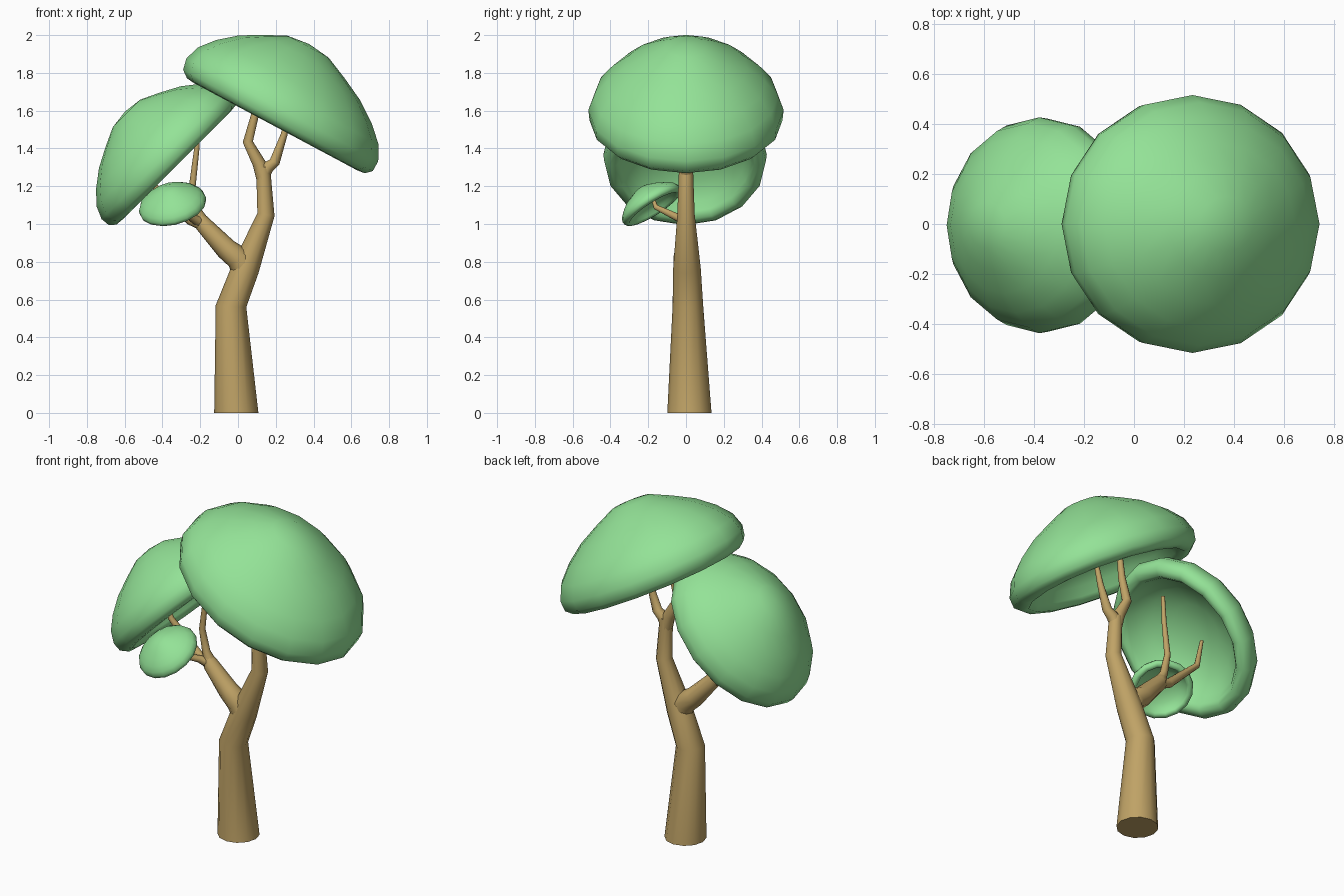
import bpy, bmesh, math
from mathutils import Vector

cube = bpy.data.objects.get("Cube")
if cube:
    bpy.data.objects.remove(cube, do_unlink=True)


def material(name, rgb):
    m = bpy.data.materials.new(name)
    m.use_nodes = True
    color = (*rgb, 1)
    m.diffuse_color = color
    bsdf = m.node_tree.nodes["Principled BSDF"]
    bsdf.inputs["Base Color"].default_value = color
    bsdf.inputs["Roughness"].default_value = 0.9
    return m


LEAF = material("leaf green", (0.295, 0.765, 0.31))
BARK = material("bark brown", (0.525, 0.365, 0.133))


def finish(name, bm, mat, angle):
    bmesh.ops.recalc_face_normals(bm, faces=bm.faces)
    mesh = bpy.data.meshes.new(name)
    bm.to_mesh(mesh)
    bm.free()
    mesh.materials.append(mat)
    obj = bpy.data.objects.new(name, mesh)
    bpy.context.collection.objects.link(obj)
    bpy.ops.object.select_all(action='DESELECT')
    obj.select_set(True)
    bpy.context.view_layer.objects.active = obj
    bpy.ops.object.shade_smooth_by_angle(angle=math.radians(angle))
    return obj


def bridge(bm, a, b):
    n = len(a)
    for i in range(n):
        bm.faces.new((a[i], a[(i + 1) % n], b[(i + 1) % n], b[i]))


def limb(name, points, sides=10):
    """Tapered tube through (x, y, z, radius) points."""
    bm = bmesh.new()
    pos = [Vector(p[:3]) for p in points]
    rings = []
    for i, p in enumerate(points):
        before = pos[max(i - 1, 0)]
        after = pos[min(i + 1, len(pos) - 1)]
        axis = (after - before).normalized()
        if p[2] == 0:
            axis = Vector((0, 0, 1))
        side = Vector((0, 1, 0)).cross(axis).normalized()
        other = axis.cross(side)
        rings.append([bm.verts.new(pos[i] + p[3] * (
            side * math.cos(math.tau * k / sides) + other * math.sin(math.tau * k / sides)))
            for k in range(sides)])
    for a, b in zip(rings, rings[1:]):
        bridge(bm, a, b)
    bm.faces.new(rings[0])
    bm.faces.new(rings[-1])
    return finish(name, bm, BARK, 55)


# Cap section: crown, outer wall, rounded lip, shallow bowl underneath
CAP = [(0, .465), (.12, .45), (.235, .395), (.355, .33), (.457, .25), (.53, .17),
       (.562, .09), (.555, .03), (.52, 0), (.475, -.005), (.445, .03),
       (.42, .085), (.32, .165), (.18, .22), (0, .24)]


def canopy(name, center, axis, size, lean, sides=16):
    """Hollow leaf cap; lean shifts the crown towards its upper side."""
    bm = bmesh.new()
    rings = []
    for r, h in CAP[1:-1]:
        rings.append([bm.verts.new((r * math.cos(math.tau * k / sides),
                                    r * math.sin(math.tau * k / sides) + lean * h, h))
                      for k in range(sides)])
    for a, b in zip(rings, rings[1:]):
        bridge(bm, a, b)
    for ring, tip in ((rings[0], CAP[0]), (rings[-1], CAP[-1])):
        v = bm.verts.new((0, lean * tip[1], tip[1]))
        for k in range(sides):
            bm.faces.new((ring[k], ring[(k + 1) % sides], v))
    obj = finish(name, bm, LEAF, 80)
    obj.location = center
    obj.rotation_euler = Vector(axis).to_track_quat('Z', 'Y').to_euler()
    obj.scale = size


# Trunk and its upper forks
limb("trunk", [(-.009, .018, 0, .117), (-.037, .01, .565, .081), (.04, .005, .765, .073),
               (.148, 0, 1.05, .046), (.133, 0, 1.30, .037)], 12)
limb("left_fork", [(.132, 0, 1.25, .034), (.155, 0, 1.30, .035), (.194, 0, 1.328, .028),
                   (.243, 0, 1.47, .018), (.275, 0, 1.6, .013)])
limb("right_fork", [(.135, 0, 1.24, .038), (.112, 0, 1.32, .035), (.052, 0, 1.435, .027),
                    (.088, 0, 1.57, .021), (.1, 0, 1.68, .017)])

# Side branch and its twigs
limb("side_branch", [(.045, .003, .70, .055), (.01, 0, .815, .07), (-.062, 0, .868, .058),
                     (-.185, 0, 1.0, .044), (-.205, 0, 1.045, .026)])
limb("upper_twig", [(-.18, 0, 1.0, .036), (-.215, 0, 1.07, .023),
                    (-.242, 0, 1.2, .018), (-.218, 0, 1.4, .014), (-.21, 0, 1.56, .011)])
limb("outer_twig", [(-.165, 0, .99, .036), (-.25, 0, 1.02, .027),
                    (-.455, 0, 1.21, .017), (-.49, 0, 1.38, .01)])
limb("front_twig", [(-.18, .005, 1.0, .034), (-.24, -.035, 1.03, .021),
                    (-.31, -.16, 1.09, .014), (-.33, -.18, 1.15, .009)])

# Leaf caps
canopy("top_canopy", (.2, 0, 1.52), (.47, 0, .88), (.92, 1.025, 1), .1)
canopy("side_canopy", (-.328, -.005, 1.313), (-.71, 0, .71), (.77, .86, .84), .02)
canopy("small_canopy", (-.342, -.17, 1.083), (-.22, -.52, .82), (.325, .32, .28), 0)
